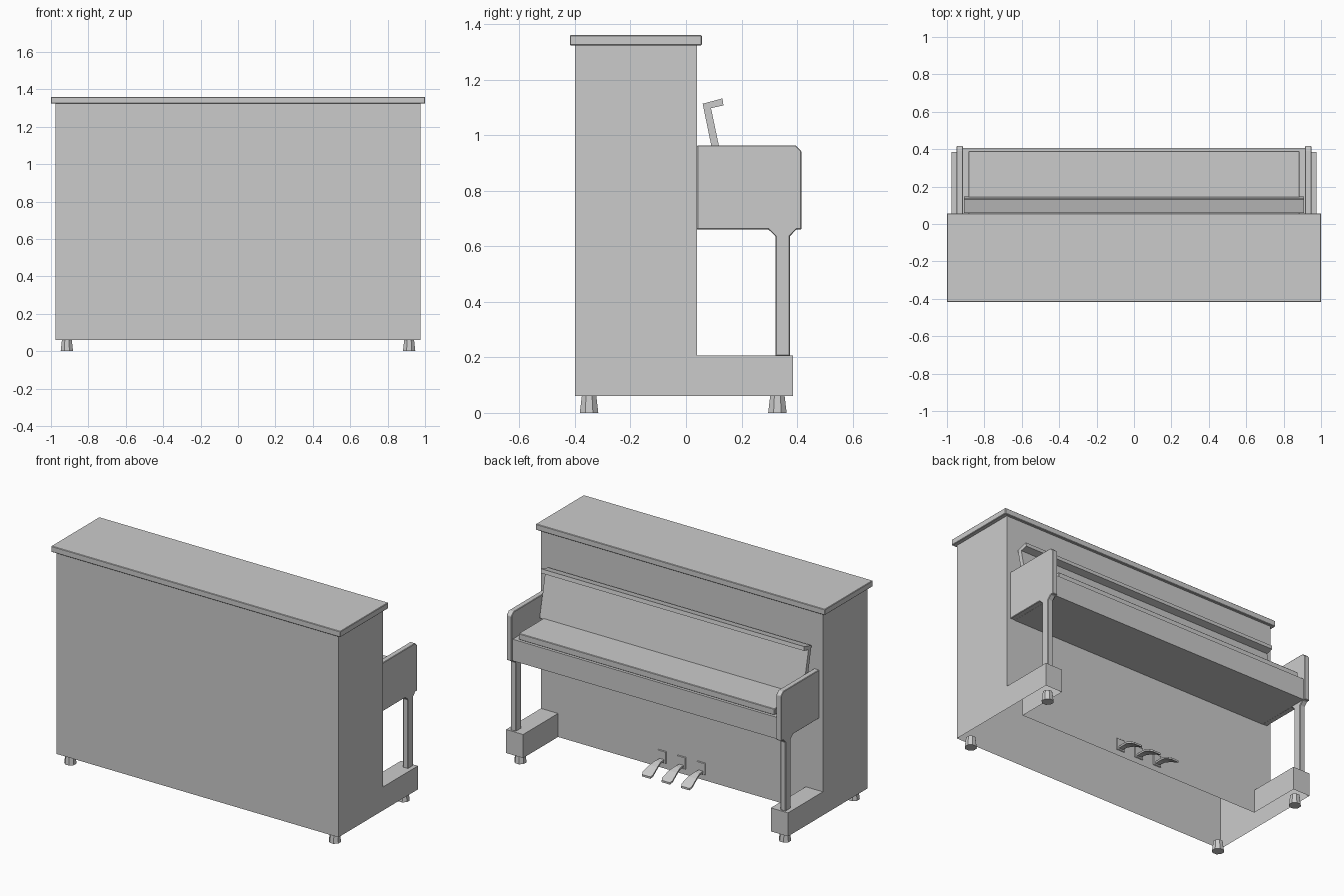
import bpy, bmesh, math
from mathutils import Matrix

if "Cube" in bpy.data.objects:
    bpy.data.objects.remove(bpy.data.objects["Cube"])


def finish(name, bm, bevel=0.0):
    bmesh.ops.remove_doubles(bm, verts=bm.verts, dist=1e-5)
    bmesh.ops.recalc_face_normals(bm, faces=bm.faces)
    me = bpy.data.meshes.new(name)
    bm.to_mesh(me)
    bm.free()
    ob = bpy.data.objects.new(name, me)
    bpy.context.collection.objects.link(ob)
    if bevel:
        mod = ob.modifiers.new("Bevel", 'BEVEL')
        mod.width = bevel
        mod.segments = 1
    return ob


def prism(name, profile, x0, x1, bevel=0.0):
    """Extrude a (y, z) profile along x."""
    bm = bmesh.new()
    x0, x1 = min(x0, x1), max(x0, x1)
    a = [bm.verts.new((x0, y, z)) for y, z in profile]
    b = [bm.verts.new((x1, y, z)) for y, z in profile]
    bm.faces.new(a)
    bm.faces.new(b[::-1])
    n = len(a)
    for i in range(n):
        j = (i + 1) % n
        bm.faces.new((a[i], b[i], b[j], a[j]))
    return finish(name, bm, bevel)


def box(name, x, y, z, bevel=0.0):
    return prism(name, [(y[0], z[0]), (y[1], z[0]), (y[1], z[1]), (y[0], z[1])], *x, bevel)


# Case: hollow shell, open underneath, with two forward toes
W, TI, YB, YF, YT = 0.975, 0.857, -0.40, 0.04, 0.385
Z0, ZT, Z1 = 0.06, 0.207, 1.325
bm = bmesh.new()


def quad(*pts):
    return bm.faces.new([bm.verts.new(p) for p in pts])


def walls(outline, lo, hi):
    for p, q in zip(outline, outline[1:] + outline[:1]):
        quad((*p, lo), (*q, lo), (*q, hi), (*p, hi))


foot_print = [(-W, YB), (W, YB), (W, YF), (W, YT), (TI, YT), (TI, YF),
              (-TI, YF), (-TI, YT), (-W, YT), (-W, YF)]
upper = [(-W, YB), (W, YB), (W, YF), (TI, YF), (-TI, YF), (-W, YF)]
walls(foot_print, Z0, ZT)
walls(upper, ZT, Z1)
for s in (-1, 1):
    quad((s * W, YF, ZT), (s * TI, YF, ZT), (s * TI, YT, ZT), (s * W, YT, ZT))
bm.faces.new([bm.verts.new((*p, Z1)) for p in upper])
finish("case", bm)

# Lid
box("lid", (-1.0, 1.0), (-0.418, 0.057), (1.323, 1.36), 0.003)

# Keybed and closed key cover
box("keybed", (-0.917, 0.917), (YF, 0.405), (0.66, 0.795))
box("key_cover", (-0.885, 0.885), (YF, 0.39), (0.795, 0.834), 0.003)

# Tilted music desk with a top ledge
prism("music_desk", [(0.118, 0.83), (0.146, 0.83), (0.09, 1.097), (0.135, 1.107),
                     (0.131, 1.132), (0.06, 1.113)], -0.91, 0.91)

# Arms with flared front legs
arm = [(YF, 0.66), (0.297, 0.66), (0.322, 0.636), (0.322, 0.205), (0.374, 0.205),
       (0.374, 0.636), (0.397, 0.66), (0.416, 0.66), (0.416, 0.942),
       (0.395, 0.963), (YF, 0.963)]
for s, side in ((-1, "left"), (1, "right")):
    prism(f"arm_and_leg_{side}", arm, s * 0.915, s * 0.95, 0.003)

    # Tapered eight-sided feet
    for y, end in ((-0.349, "front"), (0.329, "back")):
        bm = bmesh.new()
        bmesh.ops.create_cone(bm, cap_ends=True, segments=8, radius1=0.036,
                              radius2=0.028, depth=0.063)
        bm.transform(Matrix.Translation((s * 0.915, y, 0.0315))
                     @ Matrix.Rotation(math.pi / 8, 4, 'Z'))
        finish(f"foot_{side}_{end}", bm)

# Pedals: backing plate and a curved, widening lever: (y, z, half width)
path = [(0.035, 0.118, 0.014), (0.085, 0.117, 0.018), (0.13, 0.106, 0.028),
        (0.185, 0.08, 0.036), (0.2, 0.072, 0.028)]
for i, x in enumerate((-0.135, 0.0, 0.135)):
    bm = bmesh.new()
    rings = [[bm.verts.new((x + sx * w, y, z + dz)) for sx, dz in
              ((-1, 0), (1, 0), (1, -0.012), (-1, -0.012))] for y, z, w in path]
    for a, b in zip(rings, rings[1:]):
        for k in range(4):
            m = (k + 1) % 4
            bm.faces.new((a[k], a[m], b[m], b[k]))
    bm.faces.new(rings[0])
    bm.faces.new(rings[-1])
    finish(f"pedal_{i + 1}", bm)
    plate = box(f"pedal_plate_{i + 1}", (x - 0.03, x + 0.03), (0.038, 0.046), (0.095, 0.17))
    mod = plate.modifiers.new("Bevel", 'BEVEL')
    mod.width = 0.003
